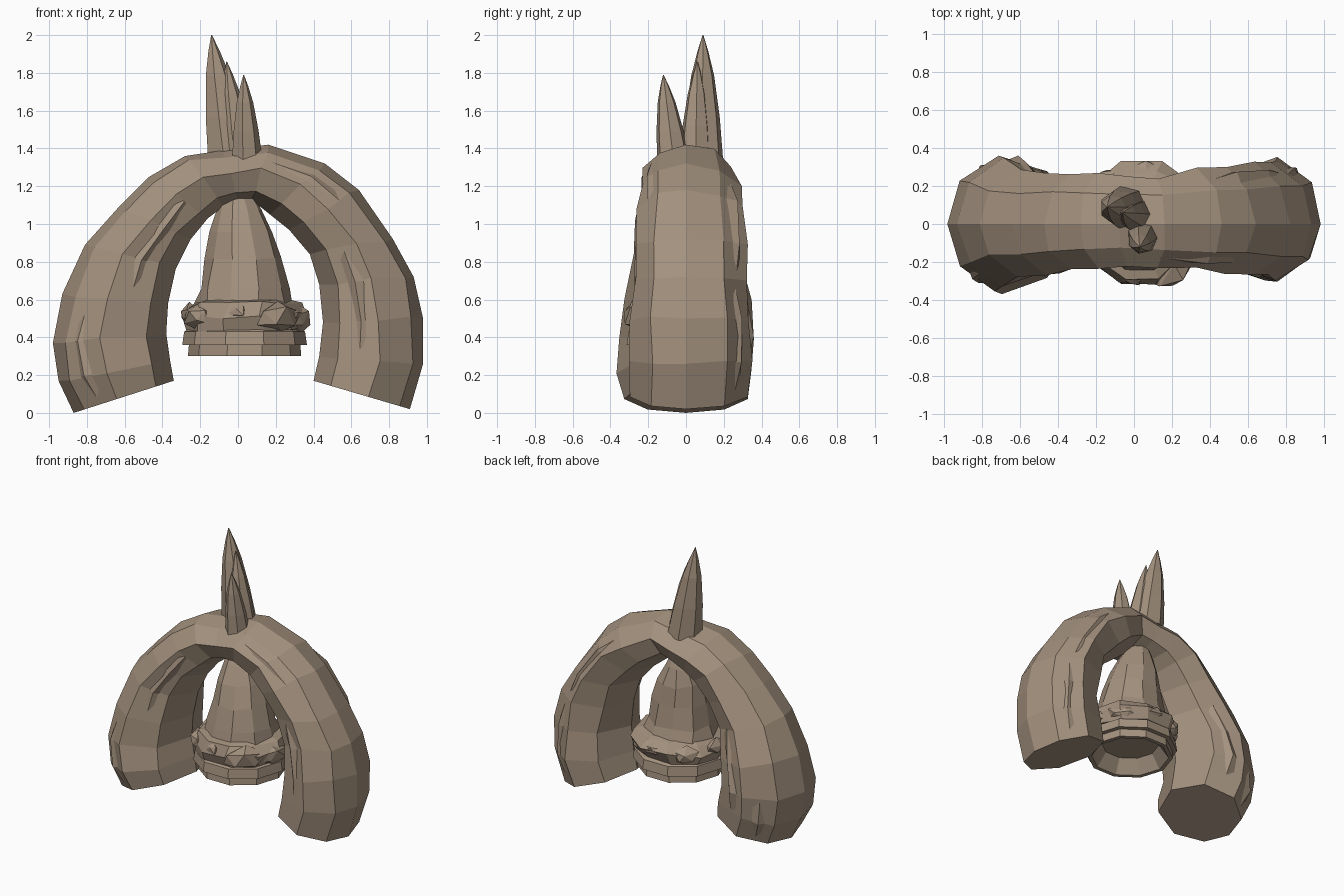
import bpy, bmesh, math, random
from mathutils import Vector

random.seed(4)
if "Cube" in bpy.data.objects:
    bpy.data.objects.remove(bpy.data.objects["Cube"])

bark = bpy.data.materials.new("bark_brown")
bark.use_nodes = True
bark.diffuse_color = (0.37, 0.285, 0.21, 1)
bark.node_tree.nodes["Principled BSDF"].inputs["Base Color"].default_value = bark.diffuse_color


def finish(bm, name):
    """Turn a bmesh into a flat shaded bark object."""
    bmesh.ops.recalc_face_normals(bm, faces=bm.faces)
    mesh = bpy.data.meshes.new(name)
    bm.to_mesh(mesh)
    bm.free()
    mesh.materials.append(bark)
    obj = bpy.data.objects.new(name, mesh)
    bpy.context.collection.objects.link(obj)
    return obj


def loft(name, rings, caps=True):
    """Skin a list of closed rings of points."""
    bm = bmesh.new()
    loops = [[bm.verts.new(p) for p in ring] for ring in rings]
    count = len(loops[0])
    for low, high in zip(loops, loops[1:]):
        for k in range(count):
            n = (k + 1) % count
            bm.faces.new((low[k], low[n], high[n], high[k]))
    if caps:
        bm.faces.new(loops[0])
        bm.faces.new(loops[-1])
    return finish(bm, name)


def jitter(amount):
    return Vector([random.uniform(-amount, amount) for _ in range(3)])


# Arch sections: outer x, outer z, inner x, inner z, front depth, back depth
SECTIONS = [
    (-.87, 0, -.34, .17, .33, .33), (-.95, .17, -.36, .28, .37, .36),
    (-.98, .37, -.38, .42, .35, .37), (-.93, .63, -.37, .58, .32, .34),
    (-.81, .89, -.33, .76, .28, .29), (-.64, 1.08, -.25, .92, .27, .27),
    (-.47, 1.25, -.16, 1.03, .25, .26), (-.28, 1.36, -.08, 1.09, .23, .26),
    (-.08, 1.39, .01, 1.12, .22, .25), (.16, 1.42, .07, 1.13, .23, .25),
    (.46, 1.32, .17, 1.05, .24, .29), (.64, 1.18, .27, .97, .26, .31),
    (.82, .92, .38, .84, .27, .32), (.93, .72, .43, .68, .28, .33),
    (.98, .50, .45, .48, .29, .34), (.98, .26, .43, .30, .30, .35),
    (.91, .02, .40, .17, .30, .33),
]
CORNERS = (0, 38, 82, 130, 180, -130, -82, -38)


def arch_point(section, angle, grow=1.0):
    """Point on an arch section; angle zero faces outwards, a quarter turn faces back."""
    ox, oz, ix, iz, front, back = section
    c, s = math.cos(math.radians(angle)) * grow, math.sin(math.radians(angle)) * grow
    y = s * (back if s > 0 else front)
    return Vector(((ox + ix) / 2 + c * (ox - ix) / 2, y, (oz + iz) / 2 + c * (oz - iz) / 2))


rings = []
for i, section in enumerate(SECTIONS):
    rough = 0 if i in (0, len(SECTIONS) - 1) else 0.012
    rings.append([arch_point(section, a) + jitter(rough if a % 180 else 0) for a in CORNERS])
loft("arch_trunk", rings)


# Raised bark ridges running along the arch
def ridge(name, first, last, angle, width):
    loops = []
    for i in range(first, last + 1):
        grow = 0.9 if i in (first, last) else 1.0
        a = angle + random.uniform(-3, 3)
        loops.append([arch_point(SECTIONS[i], a - width, 0.88), arch_point(SECTIONS[i], a, grow),
                      arch_point(SECTIONS[i], a + width, 0.88)])
    loft(name, loops)


for n, (first, last, angle) in enumerate([
        (0, 2, 58), (0, 3, -58), (3, 6, -105), (1, 4, 105), (10, 13, 60),
        (12, 15, -105), (13, 16, 58), (9, 11, -60)]):
    ridge(f"bark_ridge_{n}", first, last, angle, 16)


# Spikes on the crown
def spike(name, base, tip, rx, ry, sides=7):
    base, tip = Vector(base), Vector(tip)
    loops = []
    for t, size in ((0, 1), (.35, .82), (.68, .54), (.87, .26), (1, .02)):
        mid = base.lerp(tip, t)
        loops.append([mid + Vector((rx * size * math.cos(k * math.tau / sides),
                                    ry * size * math.sin(k * math.tau / sides), 0))
                      for k in range(sides)])
    loft(name, loops)


spike("tall_spike", (-.045, .085, 1.33), (-.14, .09, 2), .125, .115)
spike("middle_spike", (.005, .05, 1.33), (-.06, .06, 1.86), .095, .09)
spike("short_spike", (.045, -.065, 1.33), (.03, -.12, 1.79), .085, .09)


# Hanging bell: radius, height, sideways and backward shift of the centre
def bell_ring(radius, z, shift=0, rough=0.0, sides=10):
    return [Vector((.035 - shift + radius * math.cos(k * math.tau / sides),
                    shift + radius * math.sin(k * math.tau / sides), z)) + jitter(rough)
            for k in range(sides)]


# The first rows are the hollow underside, the last ones run up into the arch
loft("bell_body", [
    bell_ring(.2, .4), bell_ring(.27, .3), bell_ring(.3, .3), bell_ring(.295, .36),
    bell_ring(.33, .36), bell_ring(.32, .43), bell_ring(.27, .46), bell_ring(.26, .57, 0, .012),
    bell_ring(.235, .66, 0, .012), bell_ring(.2, .82, .01, .01),
    bell_ring(.165, .96, .02, .01), bell_ring(.12, 1.08, .03, .008), bell_ring(.06, 1.2, .04)])

# Ragged collar around the bell
loft("bell_collar", [
    bell_ring(.27, .43), bell_ring(.315, .44, 0, .018), bell_ring(.33, .51, 0, .025),
    bell_ring(.29, .57, 0, .025), bell_ring(.235, .6)], caps=False)


def lump(name, angle, radius, z, size):
    """Rough knot pushed into the collar, longest along the rim."""
    bm = bmesh.new()
    bmesh.ops.create_icosphere(bm, subdivisions=1, radius=1)
    a = math.radians(angle)
    out, along = Vector((math.cos(a), math.sin(a), 0)), Vector((-math.sin(a), math.cos(a), 0))
    for v in bm.verts:
        p = v.co + jitter(.2)
        v.co = (Vector((.035, 0, z)) + out * (radius + p.x * size * .5)
                + along * p.y * size + Vector((0, 0, p.z * size * .6)))
    finish(bm, name)


for n, (angle, z, size) in enumerate([
        (-50, .51, .15), (-10, .5, .12), (-100, .54, .07), (-150, .51, .11), (178, .52, .1),
        (130, .5, .11), (85, .52, .08), (40, .5, .11)]):
    lump(f"collar_knot_{n}", angle, .29, z, size)
